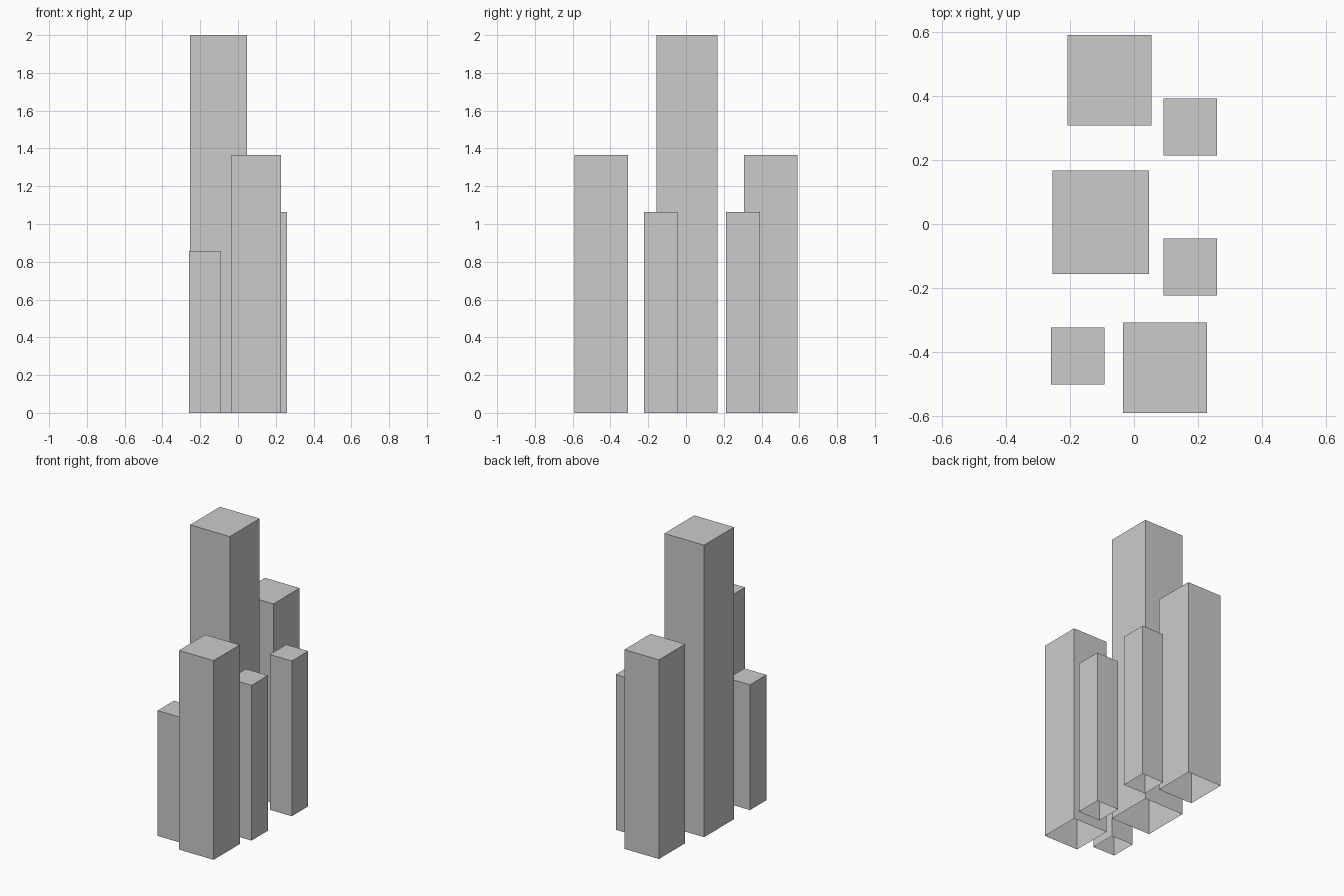
import bpy, bmesh
from mathutils import Matrix

if "Cube" in bpy.data.objects:
    bpy.data.objects.remove(bpy.data.objects["Cube"])


def tower(name, x, y, width, depth, height):
    """Box standing on the ground, open underneath."""
    bm = bmesh.new()
    bmesh.ops.create_cube(bm, size=1, matrix=Matrix.Translation((0, 0, 0.5)))
    bm.normal_update()
    bottom = [f for f in bm.faces if f.normal.z < -0.5]
    bmesh.ops.delete(bm, geom=bottom, context='FACES_ONLY')
    bmesh.ops.scale(bm, vec=(width, depth, height), verts=bm.verts)
    mesh = bpy.data.meshes.new(name)
    bm.to_mesh(mesh)
    bm.free()
    obj = bpy.data.objects.new(name, mesh)
    obj.location = (x, y, 0)
    bpy.context.collection.objects.link(obj)


# Tall centre block
tower("main_tower", -0.103, 0.005, 0.301, 0.323, 2.0)

# Two medium blocks at the ends
for name, x, y in (("back_tower", -0.077, 0.448), ("front_tower", 0.097, -0.448)):
    tower(name, x, y, 0.262, 0.283, 1.364)

# Three small blocks
for name, x, y, h in (("small_tower_back_right", 0.175, 0.302, 1.063),
                      ("small_tower_right", 0.175, -0.134, 1.063),
                      ("small_tower_front_left", -0.175, -0.412, 0.858)):
    tower(name, x, y, 0.167, 0.178, h)
